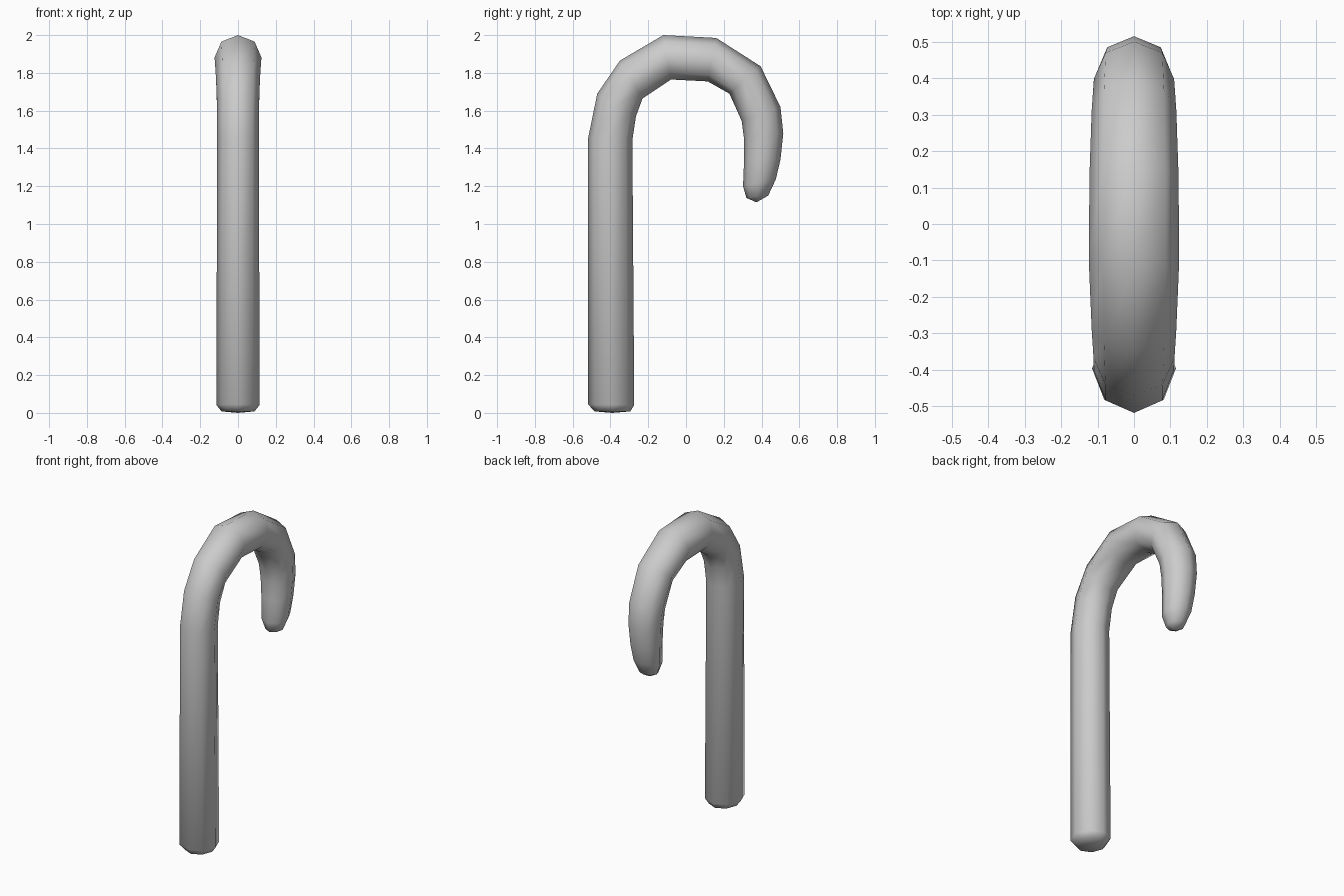
import bpy, bmesh, math
from mathutils import Vector

if "Cube" in bpy.data.objects:
    bpy.data.objects.remove(bpy.data.objects["Cube"])

# Octagonal rings along the cane: outer (y, z), inner (y, z), half width in x
RINGS = [
    (-0.485, 0.008, -0.295, 0.008, 0.088),
    (-0.518, 0.045, -0.274, 0.042, 0.115),
    (-0.518, 1.455, -0.284, 1.445, 0.110),
    (-0.470, 1.690, -0.265, 1.570, 0.111),
    (-0.350, 1.865, -0.230, 1.665, 0.116),
    (-0.120, 2.000, -0.080, 1.765, 0.124),
    (0.160, 1.985, 0.115, 1.755, 0.122),
    (0.395, 1.835, 0.230, 1.690, 0.116),
    (0.500, 1.620, 0.295, 1.545, 0.110),
    (0.515, 1.480, 0.306, 1.460, 0.104),
    (0.500, 1.340, 0.308, 1.350, 0.096),
    (0.475, 1.235, 0.302, 1.200, 0.085),
    (0.435, 1.150, 0.320, 1.138, 0.055),
]
SIDES = 8

bm = bmesh.new()
loops = []
for oy, oz, iy, iz, w in RINGS:
    outer, inner = Vector((0, oy, oz)), Vector((0, iy, iz))
    mid, arm = (outer + inner) / 2, (outer - inner) / 2
    ring = []
    for k in range(SIDES):
        a = math.tau * k / SIDES
        ring.append(bm.verts.new(mid + arm * math.cos(a) + Vector((w * math.sin(a), 0, 0))))
    loops.append(ring)

# Shaft and hook walls
for a, b in zip(loops, loops[1:]):
    for k in range(SIDES):
        n = (k + 1) % SIDES
        bm.faces.new((a[k], a[n], b[n], b[k]))

# Foot and hook tip
for ring, tip in ((loops[0], (0, -0.39, 0.0)), (loops[-1], (0, 0.373, 1.115))):
    c = bm.verts.new(tip)
    for k in range(SIDES):
        bm.faces.new((ring[k], ring[(k + 1) % SIDES], c))

bmesh.ops.recalc_face_normals(bm, faces=bm.faces)
for f in bm.faces:
    f.smooth = True
mesh = bpy.data.meshes.new("hooked_cane")
bm.to_mesh(mesh)
bm.free()
cane = bpy.data.objects.new("hooked_cane", mesh)
bpy.context.collection.objects.link(cane)
